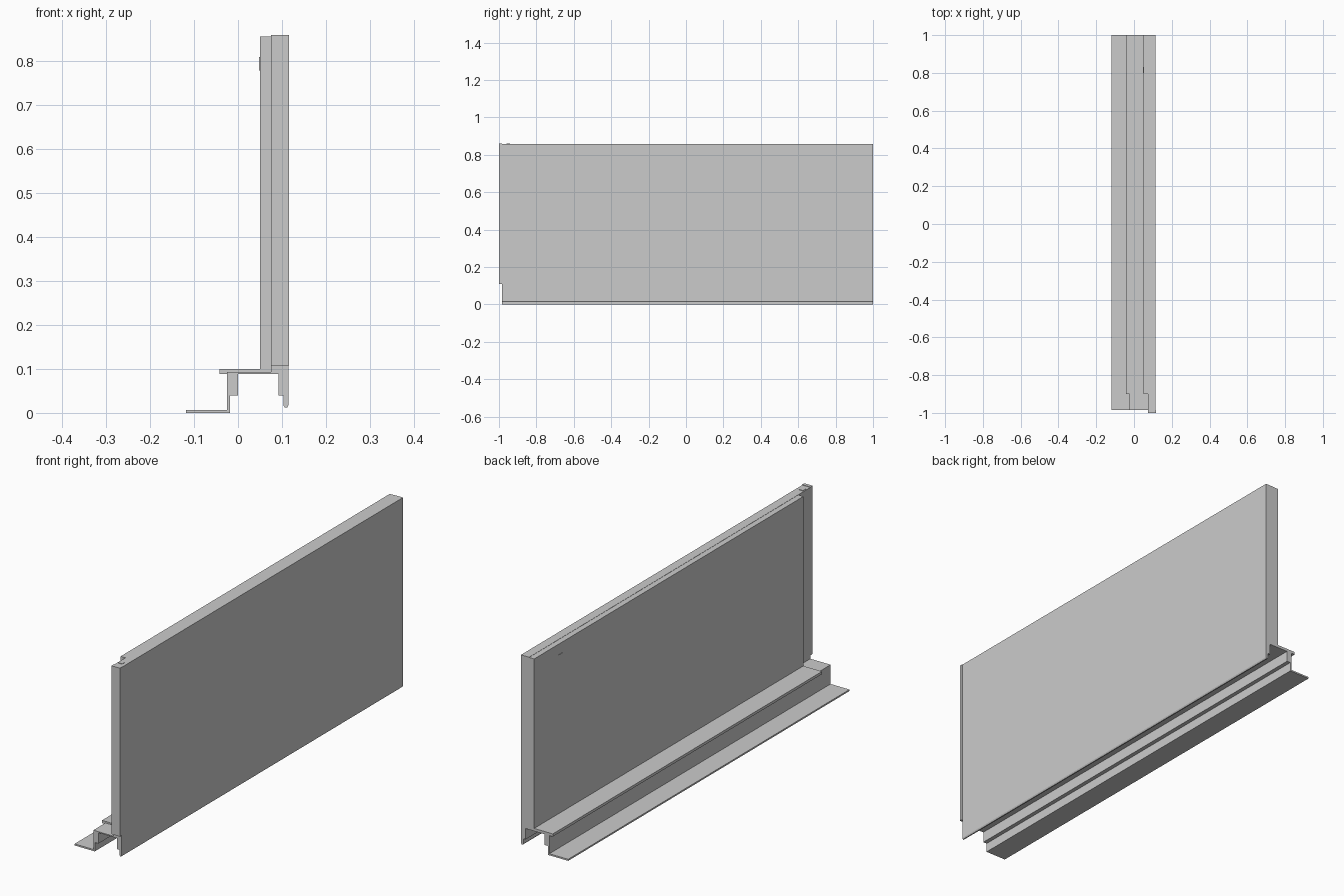
import bpy, bmesh

if "Cube" in bpy.data.objects:
    bpy.data.objects.remove(bpy.data.objects["Cube"])


def extrude(name, profile, y0, y1):
    """Extrude an (x, z) outline along y from y0 to y1."""
    bm = bmesh.new()
    face = bm.faces.new([bm.verts.new((x, y0, z)) for x, z in profile])
    out = bmesh.ops.extrude_face_region(bm, geom=[face])
    moved = [v for v in out["geom"] if isinstance(v, bmesh.types.BMVert)]
    bmesh.ops.translate(bm, verts=moved, vec=(0, y1 - y0, 0))
    bmesh.ops.recalc_face_normals(bm, faces=bm.faces)
    mesh = bpy.data.meshes.new(name)
    bm.to_mesh(mesh)
    bm.free()
    obj = bpy.data.objects.new(name, mesh)
    bpy.context.collection.objects.link(obj)
    return obj


def box(name, x0, x1, y0, y1, z0, z1):
    return extrude(name, [(x0, z0), (x1, z0), (x1, z1), (x0, z1)], y0, y1)


START, END = -0.985, 1.0   # run of the main profiles
COVER_START = -0.90        # overlapping cover stops short of the joint
TOP = 0.858

# Outer wall board, with a thin lip hanging below and an inner channel leg
extrude("outer_board", [
    (0.075, 0.088), (0.092, 0.088), (0.092, 0.04), (0.104, 0.04),
    (0.104, 0.016), (0.107, 0.012), (0.112, 0.012), (0.115, 0.018),
    (0.115, TOP), (0.075, TOP)], START, END)

# Stepped base: floor flange, upright web, channel leg and inner shelf
extrude("base_flange", [
    (-0.118, 0.0), (-0.018, 0.0), (-0.018, 0.04), (0.0, 0.04),
    (0.0, 0.088), (0.075, 0.088), (0.075, 0.093), (-0.025, 0.093),
    (-0.025, 0.007), (-0.118, 0.007)], START, END)

# Inner board and shelf cover with a drip lip on its edge
extrude("inner_cover", [
    (-0.042, 0.088), (-0.042, 0.1), (0.05, 0.1), (0.05, TOP - 0.001),
    (0.075, TOP - 0.001), (0.075, 0.093), (-0.025, 0.093),
    (-0.025, 0.088)], COVER_START, END)

# Cap on the joint end, and its small locating tab on the top edge
box("end_cap", 0.075, 0.116, -1.0, START, 0.108, 0.86)
box("joint_tab", 0.08, 0.10, -0.96, -0.94, TOP, 0.86)

# Small raised plate on the inner face
box("small_plate", 0.048, 0.05, 0.80, 0.83, 0.78, 0.81)
